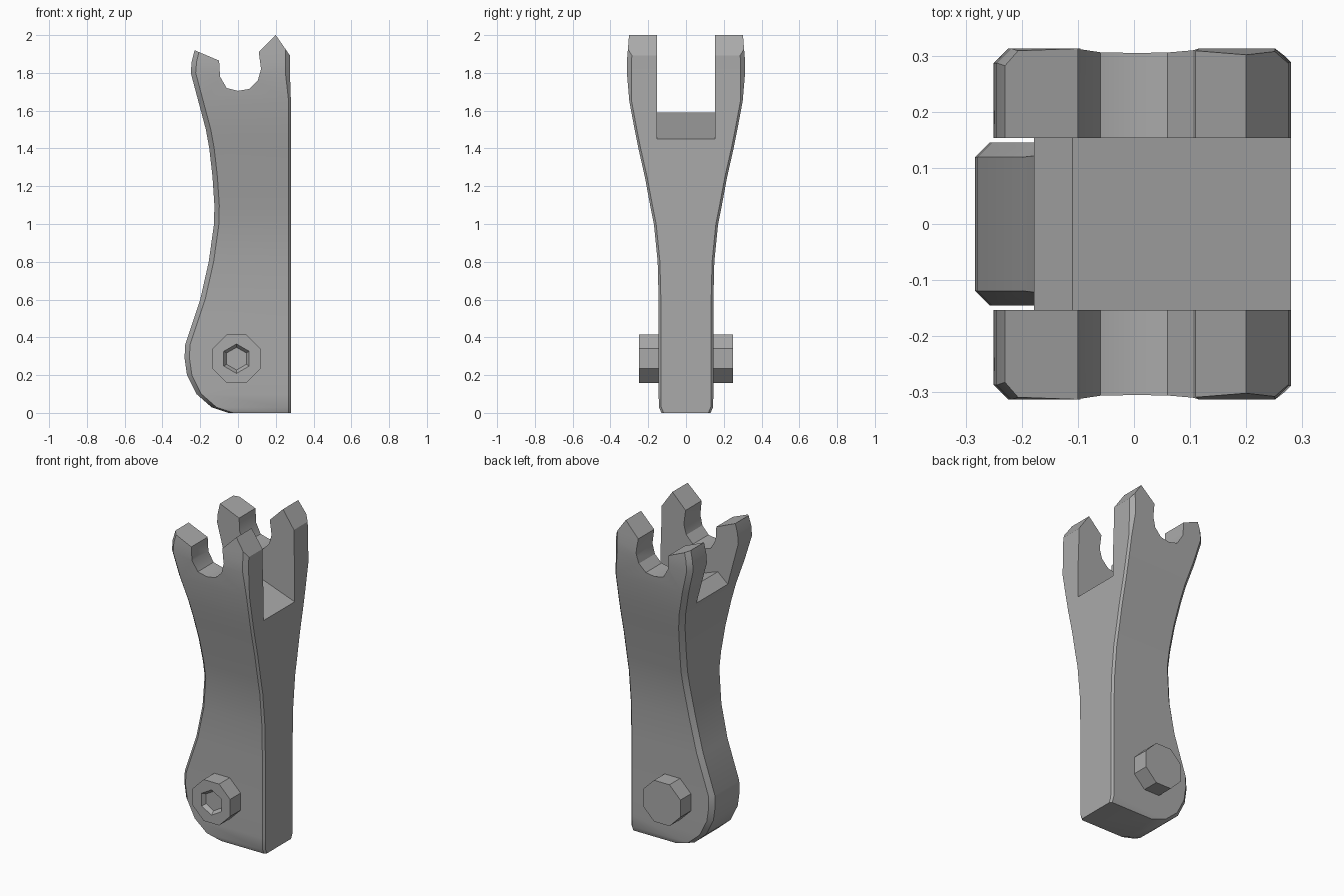
import bpy, bmesh, math
from mathutils import Matrix

cube = bpy.data.objects.get("Cube")
if cube:
    bpy.data.objects.remove(cube, do_unlink=True)

steel = bpy.data.materials.new("grey_steel")
steel.use_nodes = True
GREY = (0.4, 0.4, 0.4, 1)
steel.diffuse_color = GREY
steel.node_tree.nodes["Principled BSDF"].inputs["Base Color"].default_value = GREY


def add_object(name, bm):
    bmesh.ops.recalc_face_normals(bm, faces=bm.faces)
    mesh = bpy.data.meshes.new(name)
    bm.to_mesh(mesh)
    bm.free()
    obj = bpy.data.objects.new(name, mesh)
    bpy.context.collection.objects.link(obj)
    mesh.materials.append(steel)
    return obj


def prism(name, outline, half):
    """Extrude an x-z outline to both sides of y = 0."""
    bm = bmesh.new()
    sides = [[bm.verts.new((x, y, z)) for x, z in outline] for y in (-half, half)]
    bm.faces.new(sides[0])
    bm.faces.new(sides[1][::-1])
    n = len(outline)
    for i in range(n):
        j = (i + 1) % n
        bm.faces.new((sides[0][i], sides[0][j], sides[1][j], sides[1][i]))
    return add_object(name, bm)


# Lofted arm: height, curved edge x, half thickness
rows = [(0.0, -0.05, 0.13), (0.03, -0.14, 0.143), (0.1, -0.22, 0.145),
        (0.2, -0.27, 0.145), (0.29, -0.283, 0.145), (0.36, -0.28, 0.145),
        (0.6, -0.2, 0.145), (0.8, -0.155, 0.15), (1.0, -0.127, 0.17),
        (1.1, -0.125, 0.19), (1.25, -0.135, 0.218), (1.4, -0.152, 0.252),
        (1.5, -0.17, 0.272), (1.65, -0.21, 0.3), (1.8, -0.25, 0.313),
        (1.86, -0.245, 0.313), (1.92, -0.23, 0.308), (2.02, -0.2, 0.3)]
bm = bmesh.new()
rings = []
for z, x, h in rows:
    right = 0.28 if z < 1.7 else 0.275
    c, d = 0.026, 0.012 if z < 1.7 else 0.024
    half = [(x, h - c), (x + c, h), (right - d, h), (right, h - d)]
    ring = half + [(px, -py) for px, py in reversed(half)]
    rings.append([bm.verts.new((px, py, z)) for px, py in ring])
for low, high in zip(rings, rings[1:]):
    for i in range(8):
        j = (i + 1) % 8
        bm.faces.new((low[i], low[j], high[j], high[i]))
bm.faces.new(rings[0])
bm.faces.new(rings[-1])
arm = add_object("forked_arm", bm)

# Cutters: pointed tips with round notch, and the slot between prongs
notch = prism("notch_cutter", [
    (-0.5, 1.88), (-0.25, 1.9), (-0.23, 1.92), (-0.1, 1.865), (-0.095, 1.78),
    (-0.06, 1.72), (0.0, 1.705), (0.06, 1.715), (0.105, 1.76), (0.122, 1.82),
    (0.11, 1.91), (0.2, 2.0), (0.28, 1.885), (0.5, 1.6), (0.5, 2.3), (-0.5, 2.3)], 0.6)
slot = prism("slot_cutter", [
    (-0.5, 1.4), (-0.18, 1.53), (-0.11, 1.59), (-0.08, 1.58), (0.28, 1.45),
    (0.5, 1.38), (0.5, 2.4), (-0.5, 2.4)], 0.153)

bpy.context.view_layer.objects.active = arm
for cutter in (notch, slot):
    mod = arm.modifiers.new(cutter.name, "BOOLEAN")
    mod.operation = "DIFFERENCE"
    mod.solver = "EXACT"
    mod.object = cutter
    bpy.ops.object.modifier_apply(modifier=mod.name)
    bpy.data.objects.remove(cutter, do_unlink=True)

# Pivot bolt: eight-sided, with a tapered hexagonal socket at each end
bm = bmesh.new()


def ring_at(sides, radius, y):
    turn = math.pi / sides
    return [bm.verts.new((-0.008 + radius * math.cos(turn + i * 2 * turn), y,
                          0.287 + radius * math.sin(turn + i * 2 * turn)))
            for i in range(sides)]


def bridge(a, b):
    edges = []
    for ring in (a, b):
        for i, v in enumerate(ring):
            w = ring[(i + 1) % len(ring)]
            edges.append(bm.edges.get((v, w)) or bm.edges.new((v, w)))
    bmesh.ops.bridge_loops(bm, edges=edges)


rims = [ring_at(8, 0.138, y) for y in (-0.248, 0.248)]
bridge(*rims)
for rim, s in zip(rims, (-1, 1)):
    mouth = ring_at(6, 0.078, s * 0.248)
    floor = ring_at(6, 0.06, s * 0.225)
    bridge(rim, mouth)
    bridge(mouth, floor)
    bm.faces.new(floor)
bolt = add_object("pivot_bolt", bm)

# Smooth the arm's curved sides, keep its corners crisp
bpy.ops.object.select_all(action="DESELECT")
arm.select_set(True)
bpy.ops.object.shade_smooth_by_angle(angle=math.radians(28))
